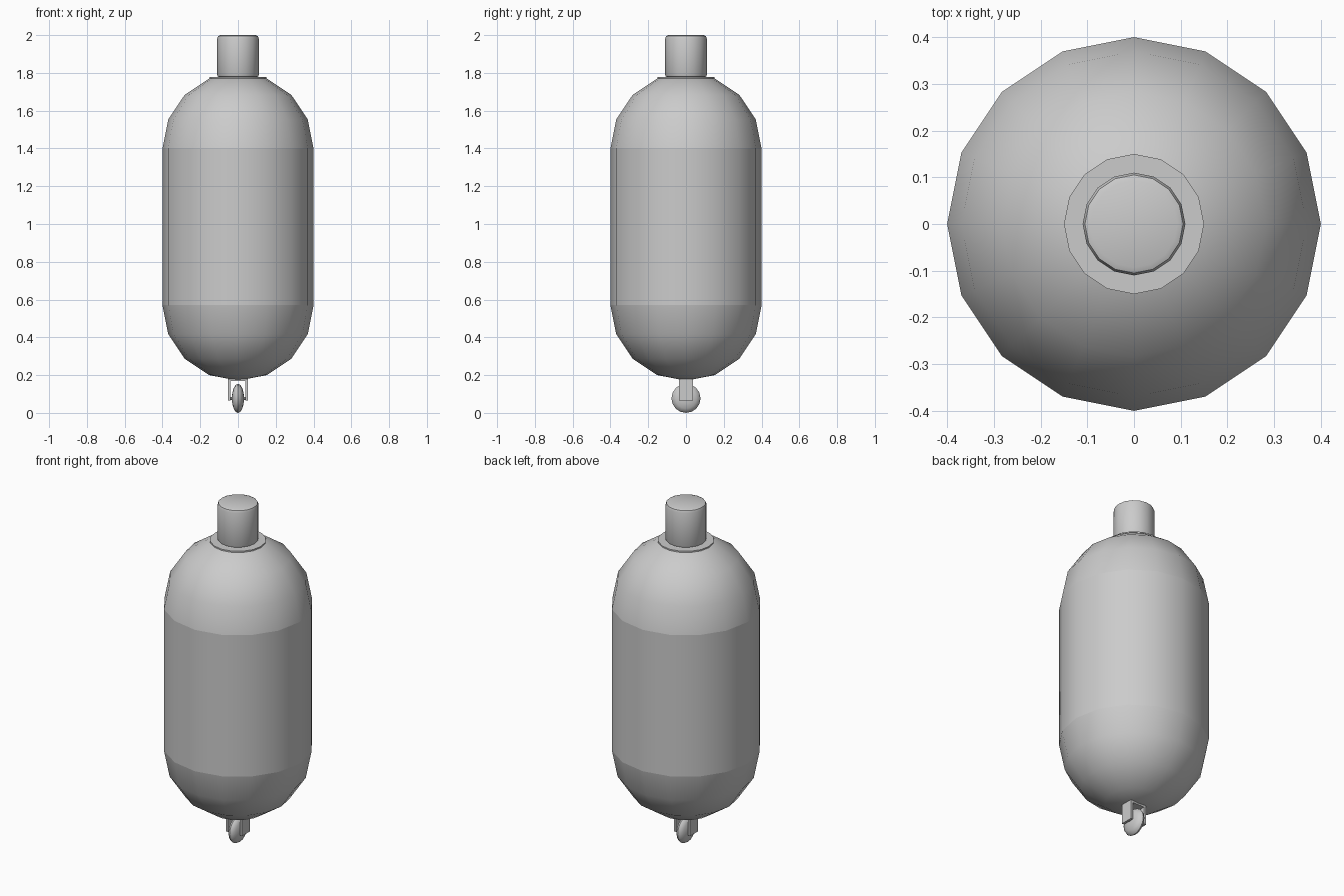
import bpy
import bmesh
import math
from mathutils import Matrix

cube = bpy.data.objects.get("Cube")
if cube:
    bpy.data.objects.remove(cube, do_unlink=True)

SIDES = 16
BODY_R = 0.4
LOW, HIGH = 0.57, 1.4

grey = bpy.data.materials.new("plain_grey")
grey.use_nodes = True
colour = (0.6, 0.6, 0.6, 1)
grey.diffuse_color = colour
grey.node_tree.nodes["Principled BSDF"].inputs["Base Color"].default_value = colour


def finish(name, bm, smooth=True):
    bmesh.ops.recalc_face_normals(bm, faces=bm.faces)
    mesh = bpy.data.meshes.new(name)
    bm.to_mesh(mesh)
    bm.free()
    mesh.materials.append(grey)
    obj = bpy.data.objects.new(name, mesh)
    bpy.context.collection.objects.link(obj)
    if smooth:
        bpy.ops.object.select_all(action="DESELECT")
        obj.select_set(True)
        bpy.context.view_layer.objects.active = obj
        bpy.ops.object.shade_smooth_by_angle(angle=math.radians(35))
    return obj


def lathe(name, profile):
    """Spin a (radius, height) profile around z; ends with radius above zero stay open."""
    bm = bmesh.new()
    verts = [bm.verts.new((r, 0, z)) for r, z in profile]
    edges = [bm.edges.new(pair) for pair in zip(verts, verts[1:])]
    bmesh.ops.spin(bm, geom=verts + edges, cent=(0, 0, 0), axis=(0, 0, 1),
                   angle=math.tau, steps=SIDES)
    bmesh.ops.remove_doubles(bm, verts=bm.verts, dist=0.0005)
    return finish(name, bm)


def box(name, size, centre):
    bm = bmesh.new()
    bmesh.ops.create_cube(bm, size=1, matrix=Matrix.Translation(centre) @ Matrix.Diagonal((*size, 1)))
    return finish(name, bm, smooth=False)


def dome(name, base, direction):
    angles = [math.radians(22.5 * i) for i in range(5)]
    lathe(name, [(BODY_R * math.cos(a), base + direction * BODY_R * math.sin(a)) for a in angles])


# Tank: straight wall with a rounded dome at each end
lathe("tank_wall", [(BODY_R, LOW), (BODY_R, HIGH)])
dome("upper_dome", HIGH, 1)
dome("lower_dome", LOW, -1)

# Flat collar and bevelled cap on top
lathe("neck_collar", [(0, 1.74), (0.15, 1.74), (0.15, 1.778), (0, 1.778)])
lathe("top_cap", [(0, 1.778), (0.1, 1.778), (0.107, 1.781), (0.11, 1.788),
                  (0.11, 1.982), (0.105, 1.995), (0.093, 2.0), (0, 2.0)])

# Caster bracket and axle under the tank
for side, label in ((1, "left"), (-1, "right")):
    box("bracket_plate_" + label, (0.014, 0.074, 0.115), (side * 0.046, 0, 0.1225))
box("bracket_top", (0.106, 0.074, 0.012), (0, 0, 0.174))
bm = bmesh.new()
bmesh.ops.create_cone(bm, cap_ends=True, segments=8, radius1=0.008, radius2=0.008, depth=0.09,
                      matrix=Matrix.Translation((0, 0, 0.077)) @ Matrix.Rotation(math.pi / 2, 4, "Y"))
finish("wheel_axle", bm)

# Flattened round wheel
bm = bmesh.new()
bmesh.ops.create_uvsphere(bm, u_segments=SIDES, v_segments=8, radius=0.077,
                          matrix=Matrix.Translation((0, 0, 0.077)) @ Matrix.Diagonal((0.42, 1, 1, 1))
                          @ Matrix.Rotation(math.pi / 2, 4, "Y"))
finish("caster_wheel", bm)
